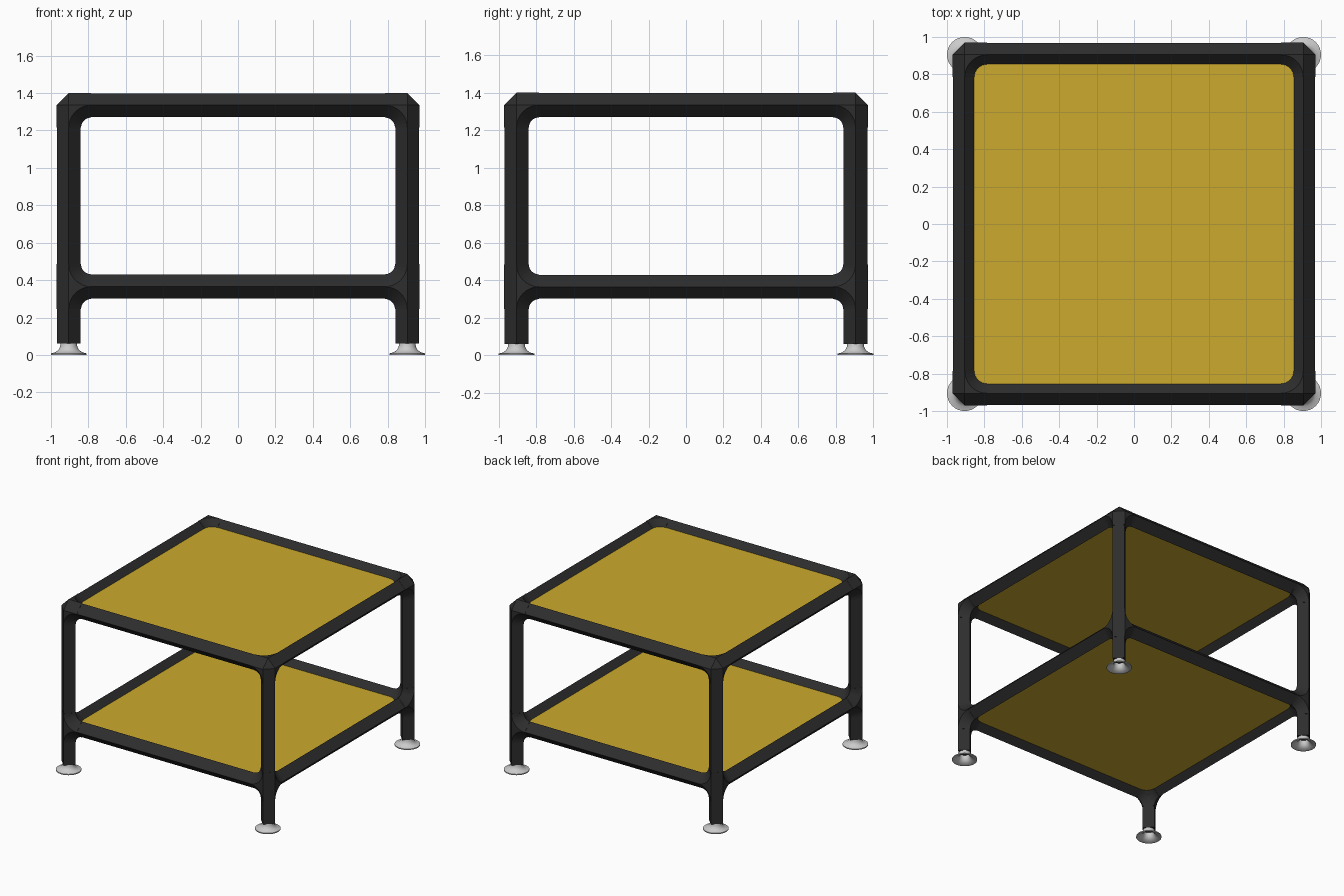
import bpy, bmesh, math
from mathutils import Vector

cube = bpy.data.objects.get("Cube")
if cube:
    bpy.data.objects.remove(cube, do_unlink=True)


def material(name, color, rough):
    m = bpy.data.materials.new(name)
    m.use_nodes = True
    m.diffuse_color = (*color, 1)
    bsdf = m.node_tree.nodes["Principled BSDF"]
    bsdf.inputs["Base Color"].default_value = (*color, 1)
    bsdf.inputs["Roughness"].default_value = rough
    return m


BLACK = material("black frame", (0.026, 0.026, 0.026), 0.6)
YELLOW = material("yellow panel", (0.6, 0.4, 0.026), 0.6)
GREY = material("light grey foot", (0.6, 0.6, 0.6), 0.5)

POST = 0.905              # post axis offset from the centre
TOP, SHELF = 1.335, 0.365  # heights of the rail axes
R = 0.064                 # half diagonal of the tube
RF = 0.066                # half diagonal of the fittings
BEND = 0.12               # reach of a fitting arm
AXES = [Vector(a) for a in ((1, 0, 0), (0, 1, 0), (0, 0, 1))]


def finish(name, bm, mat):
    bmesh.ops.recalc_face_normals(bm, faces=bm.faces)
    mesh = bpy.data.meshes.new(name)
    bm.to_mesh(mesh)
    bm.free()
    mesh.materials.append(mat)
    obj = bpy.data.objects.new(name, mesh)
    bpy.context.collection.objects.link(obj)
    return obj


def loft(bm, sections):
    """Skin closed sections and cap both ends."""
    rings = [[bm.verts.new(p) for p in s] for s in sections]
    n = len(rings[0])
    for a, b in zip(rings, rings[1:]):
        for i in range(n):
            j = (i + 1) % n
            bm.faces.new((a[i], a[j], b[j], b[i]))
    bm.faces.new(rings[0][::-1])
    bm.faces.new(rings[-1])


def diamond_tube(bm, start, end, r):
    """Square tube turned on edge, running along one axis."""
    along = (end - start).normalized()
    u, v = [a for a in AXES if abs(a.dot(along)) < 0.5]
    loft(bm, [[p + u * r, p + v * r, p - u * r, p - v * r] for p in (start, end)])


def gusset(bm, corner, a, b, steps=8):
    """Curved web filling the inside of the bend between two arms."""
    n = a.cross(b) * RF
    centre = corner + (a + b) * BEND
    sections = []
    for i in range(steps + 1):
        t = math.pi / 2 * i / steps
        d = a * math.cos(t) + b * math.sin(t)
        mid, inner = centre - d * BEND, centre - d * (BEND - RF)
        sections.append([corner + n, mid + n, inner, mid - n, corner - n])
    # The corner edge is shared by all sections
    rings = [[bm.verts.new(p) for p in s] for s in sections]
    for p, q in zip(rings, rings[1:]):
        bm.faces.new((p[0], p[1], q[1]))
        bm.faces.new((p[1], p[2], q[2], q[1]))
        bm.faces.new((p[2], p[3], q[3], q[2]))
        bm.faces.new((p[4], q[3], p[3]))
    bm.faces.new(rings[0])
    bm.faces.new(rings[-1][::-1])
    bmesh.ops.remove_doubles(bm, verts=[v for r in rings for v in r], dist=1e-5)


def fitting(name, corner, arms):
    bm = bmesh.new()
    for a in arms:
        diamond_tube(bm, corner, corner + a * BEND, RF)
    for i, a in enumerate(arms):
        for b in arms[i + 1:]:
            if abs(a.dot(b)) < 0.5:
                gusset(bm, corner, a, b)
    # Octahedral core gives the chamfered outer corner
    x, y, z = [[bm.verts.new(corner + ax * RF * s) for s in (-1, 1)] for ax in AXES]
    for vx in x:
        for vy in y:
            for vz in z:
                bm.faces.new((vx, vy, vz))
    finish(name, bm, BLACK)


def tube(name, start, end):
    bm = bmesh.new()
    diamond_tube(bm, Vector(start), Vector(end), R)
    finish(name, bm, BLACK)


def foot(name, x, y):
    """Hollow flared cup, open at the top."""
    profile = [(0.085, 0), (0.095, 0), (0.095, 0.008), (0.07, 0.015), (0.054, 0.028),
               (0.046, 0.045), (0.044, 0.062), (0.036, 0.062), (0.038, 0.042),
               (0.046, 0.022), (0.062, 0.01)]
    bm = bmesh.new()
    sides = 32
    rings = []
    for i in range(sides):
        t = math.tau * i / sides
        rings.append([bm.verts.new((x + r * math.cos(t), y + r * math.sin(t), z))
                      for r, z in profile])
    for i in range(sides):
        a, b = rings[i], rings[(i + 1) % sides]
        for j in range(len(profile)):
            k = (j + 1) % len(profile)
            bm.faces.new((a[j], b[j], b[k], a[k]))
    obj = finish(name, bm, GREY)
    bpy.ops.object.select_all(action="DESELECT")
    obj.select_set(True)
    bpy.context.view_layer.objects.active = obj
    bpy.ops.object.shade_smooth_by_angle(angle=math.radians(40))


# Posts, feet and corner fittings
for sx, side in ((1, "left"), (-1, "right")):
    for sy, end in ((-1, "front"), (1, "back")):
        x, y = sx * POST, sy * POST
        tag = f"{end}_{side}"
        inward = [AXES[0] * -sx, AXES[1] * -sy]
        tube(f"post_{tag}", (x, y, 0.06), (x, y, TOP))
        foot(f"foot_{tag}", x, y)
        fitting(f"top_corner_{tag}", Vector((x, y, TOP)), inward + [-AXES[2]])
        fitting(f"shelf_joint_{tag}", Vector((x, y, SHELF)),
                inward + [AXES[2], -AXES[2]])

# Rails and panels
for level, z in (("top", TOP), ("shelf", SHELF)):
    for s, side, end in ((1, "left", "back"), (-1, "right", "front")):
        tube(f"{level}_rail_{end}", (-POST, s * POST, z), (POST, s * POST, z))
        tube(f"{level}_rail_{side}", (s * POST, -POST, z), (s * POST, POST, z))
    bm = bmesh.new()
    bmesh.ops.create_cube(bm, size=1)
    bmesh.ops.scale(bm, vec=(1.77, 1.77, 0.03), verts=bm.verts)
    bmesh.ops.translate(bm, vec=(0, 0, z), verts=bm.verts)
    finish(f"{level}_panel", bm, YELLOW)
